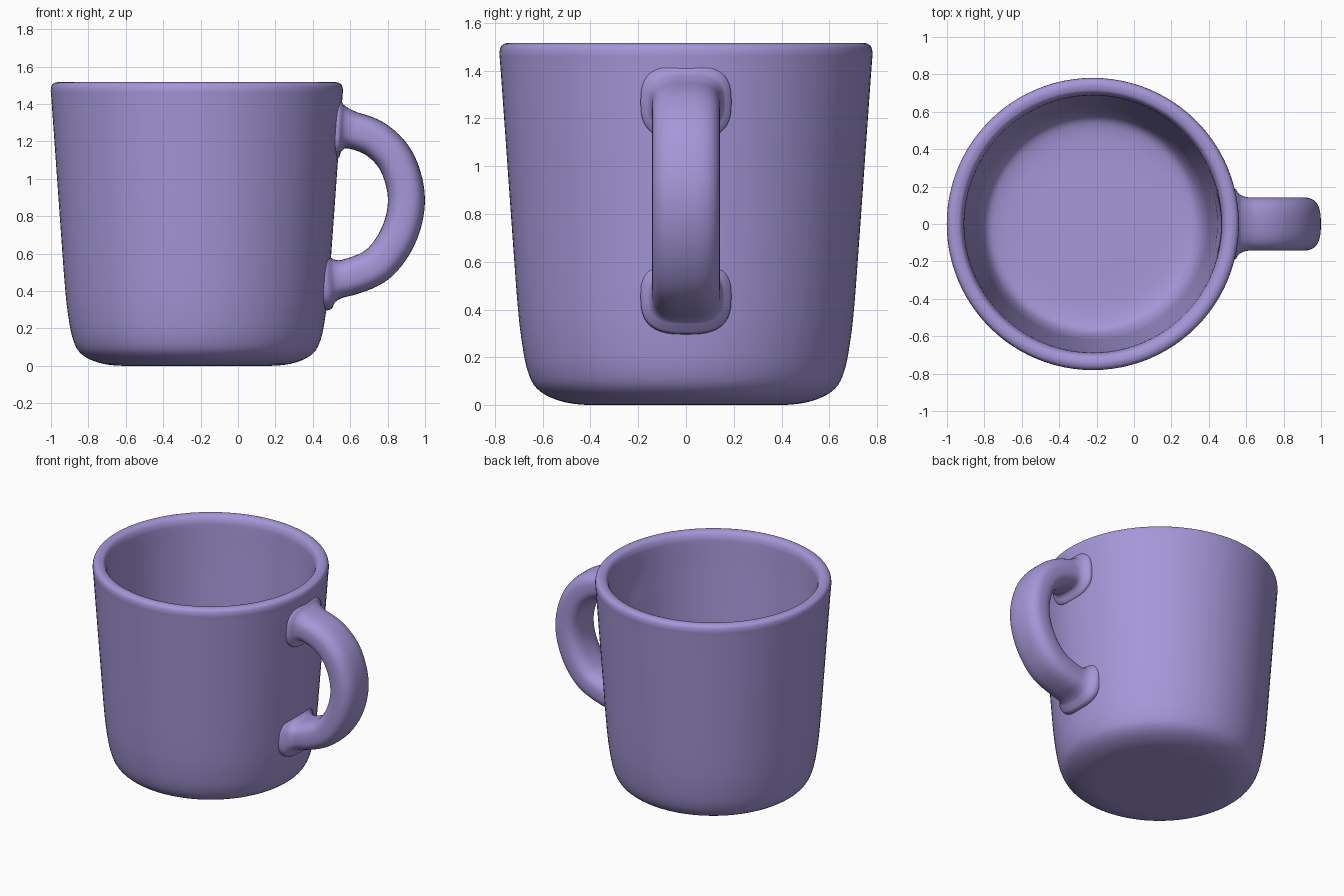
import bpy, bmesh, math
from mathutils import Vector

if "Cube" in bpy.data.objects:
    bpy.data.objects.remove(bpy.data.objects["Cube"])

AXIS_X = -0.22

lilac = bpy.data.materials.new("lilac_glaze")
lilac.diffuse_color = (0.38, 0.31, 0.69, 1)
lilac.use_nodes = True
lilac.node_tree.nodes["Principled BSDF"].inputs["Base Color"].default_value = lilac.diffuse_color


def smooth_path(points, steps):
    """Catmull-Rom curve through the given points."""
    p = [Vector(q) for q in points]
    p = [2 * p[0] - p[1]] + p + [2 * p[-1] - p[-2]]
    out = []
    for i in range(1, len(p) - 2):
        a, b, c, d = p[i - 1:i + 3]
        for s in range(steps):
            t = s / steps
            out.append(0.5 * (2 * b + (c - a) * t + (2 * a - 5 * b + 4 * c - d) * t * t
                              + (3 * b - a - 3 * c + d) * t ** 3))
    return out + [p[-2]]


def make_object(name, bm):
    bmesh.ops.recalc_face_normals(bm, faces=bm.faces[:])
    for f in bm.faces:
        f.smooth = True
    mesh = bpy.data.meshes.new(name)
    bm.to_mesh(mesh)
    bm.free()
    mesh.materials.append(lilac)
    obj = bpy.data.objects.new(name, mesh)
    bpy.context.collection.objects.link(obj)
    return obj


# Cup body: closed wall profile (radius, height) turned around the axis
outer = [(0.0, 0.0), (0.25, 0.0), (0.44, 0.002), (0.55, 0.025), (0.625, 0.07), (0.662, 0.14),
         (0.685, 0.25), (0.705, 0.42), (0.733, 0.8), (0.765, 1.25), (0.778, 1.43),
         (0.781, 1.475), (0.773, 1.503), (0.752, 1.515)]
inner = [(0.73, 1.515), (0.707, 1.505), (0.692, 1.475), (0.687, 1.43), (0.678, 1.25),
         (0.65, 0.8), (0.62, 0.35), (0.603, 0.22), (0.57, 0.14), (0.51, 0.11),
         (0.4, 0.1), (0.2, 0.1), (0.0, 0.1)]
profile = smooth_path([(r, 0, z) for r, z in outer + inner], 4)
SEG = 96
bm = bmesh.new()
rings = []
for p in profile:
    r, z = max(p.x, 0), max(p.z, 0)
    if r < 1e-4:
        rings.append([bm.verts.new((AXIS_X, 0, z))])
    else:
        rings.append([bm.verts.new((AXIS_X + r * math.cos(2 * math.pi * k / SEG),
                                    r * math.sin(2 * math.pi * k / SEG), z))
                      for k in range(SEG)])
for a, b in zip(rings, rings[1:]):
    for k in range(SEG):
        n = (k + 1) % SEG
        if len(a) == 1:
            bm.faces.new((a[0], b[k], b[n]))
        elif len(b) == 1:
            bm.faces.new((a[k], a[n], b[0]))
        else:
            bm.faces.new((a[k], a[n], b[n], b[k]))

# Shallow hollow inside the wall behind the upper handle joint
for ring in rings[len(outer) * 4:]:
    for v in ring:
        if v.co.x > 0 and v.co.z > 0.9:
            v.co.x += 0.025 * math.exp(-(v.co.y / 0.1) ** 2 - ((v.co.z - 1.22) / 0.09) ** 2)
make_object("cup_body", bm)

# Handle: rounded-rectangle section swept along a loop, flared where it meets the wall
path = smooth_path([(0.495, 0, 1.27), (0.6, 0, 1.262), (0.74, 0, 1.208), (0.85, 0, 1.088),
                    (0.9, 0, 0.9), (0.864, 0, 0.71), (0.755, 0, 0.55), (0.6, 0, 0.476),
                    (0.44, 0, 0.452)], 10)
SIDES = 40
bm = bmesh.new()
loops = []
for i, p in enumerate(path):
    tangent = (path[min(i + 1, len(path) - 1)] - path[max(i - 1, 0)]).normalized()
    normal = Vector((-tangent.z, 0, tangent.x))
    # Distance from the outer wall surface drives the fillet flare
    wall_x = AXIS_X + 0.675 + 0.071 * p.z
    gap = min(max((p.x - wall_x) / 0.08, 0), 1)
    flare = 0.06 * (1 - math.sqrt(1 - (1 - gap) ** 2))
    half_t, half_w = 0.099 + flare, 0.142 + flare * 0.8
    loop = []
    for k in range(SIDES):
        a = 2 * math.pi * k / SIDES
        c, s = math.cos(a), math.sin(a)
        u = math.copysign(abs(c) ** 0.72, c) * half_t
        w = math.copysign(abs(s) ** 0.72, s) * half_w
        loop.append(bm.verts.new(p + normal * u + Vector((0, w, 0))))
    loops.append(loop)
for a, b in zip(loops, loops[1:]):
    for k in range(SIDES):
        n = (k + 1) % SIDES
        bm.faces.new((a[k], a[n], b[n], b[k]))
bm.faces.new(loops[0])
bm.faces.new(loops[-1])
make_object("handle", bm)
